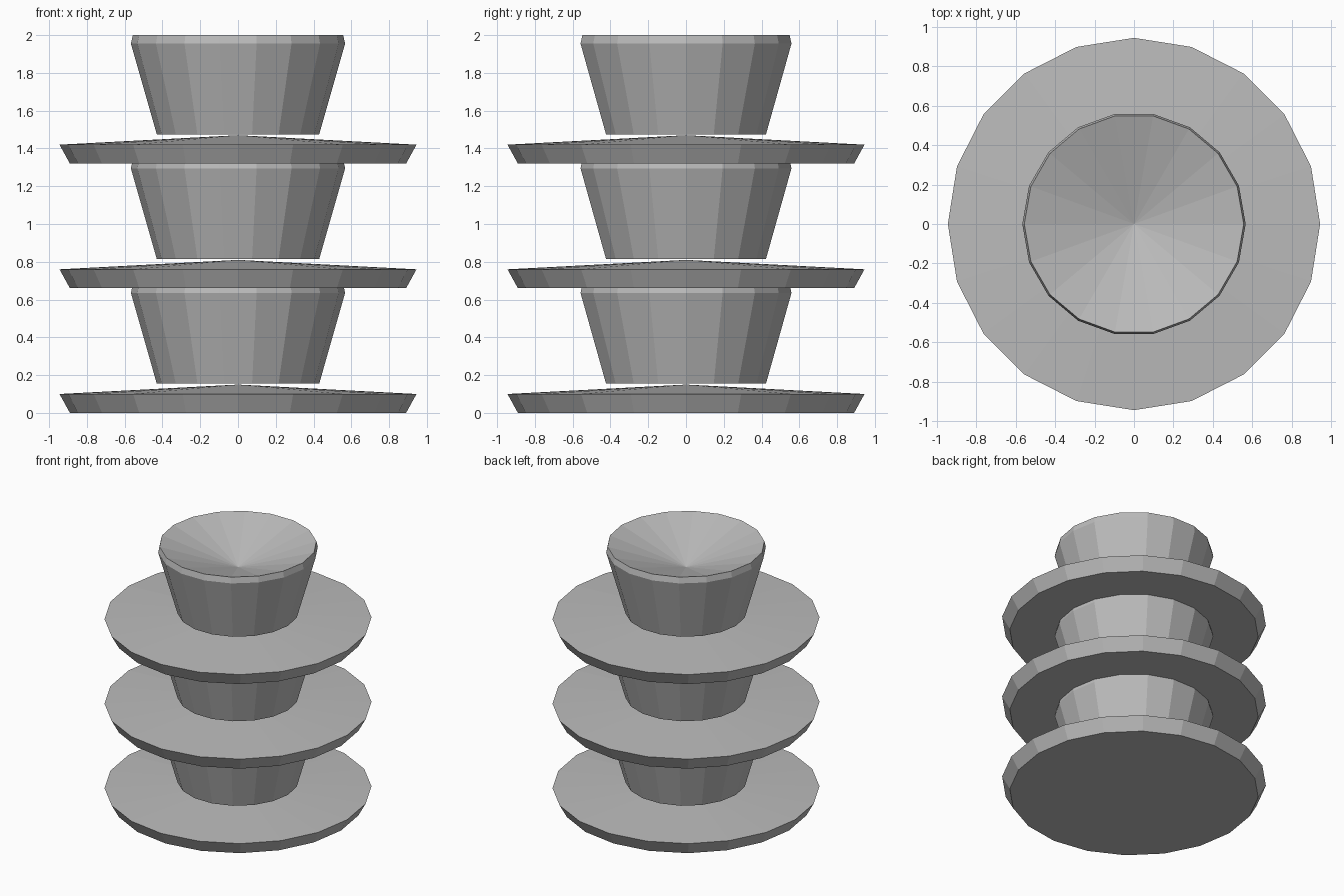
import bpy, bmesh, math

if "Cube" in bpy.data.objects:
    bpy.data.objects.remove(bpy.data.objects["Cube"])

grey = bpy.data.materials.new("grey")
grey.diffuse_color = (0.5, 0.5, 0.5, 1)
grey.use_nodes = True
grey.node_tree.nodes["Principled BSDF"].inputs["Base Color"].default_value = grey.diffuse_color


def lathe(name, profile, sides, z):
    """Revolve (radius, height) points; radius 0 closes to a point."""
    bm = bmesh.new()
    rings = []
    for r, h in profile:
        n = sides if r > 0 else 1
        rings.append([bm.verts.new((r * math.cos(2 * math.pi * i / sides),
                                    r * math.sin(2 * math.pi * i / sides), h))
                      for i in range(n)])
    for low, high in zip(rings, rings[1:]):
        for i in range(sides):
            j = (i + 1) % sides
            if len(high) == 1:
                bm.faces.new((low[i], low[j], high[0]))
            else:
                bm.faces.new((low[i], low[j], high[j], high[i]))
    # flat underside
    bm.faces.new(rings[0][::-1])
    bm.normal_update()
    mesh = bpy.data.meshes.new(name)
    bm.to_mesh(mesh)
    bm.free()
    mesh.materials.append(grey)
    obj = bpy.data.objects.new(name, mesh)
    obj.location.z = z
    bpy.context.collection.objects.link(obj)
    return obj


# flared disc with a shallow conical top
disc = [(0.89, 0.0), (0.945, 0.1), (0, 0.15)]
# tapered cup with a bevelled rim and a dished top
cup = [(0.43, 0.155), (0.567, 0.635), (0.557, 0.68), (0, 0.5)]

for level in range(3):
    z = level * 0.66
    lathe(f"disc_{level + 1}", disc, 20, z)
    lathe(f"cup_{level + 1}", cup, 18, z)
